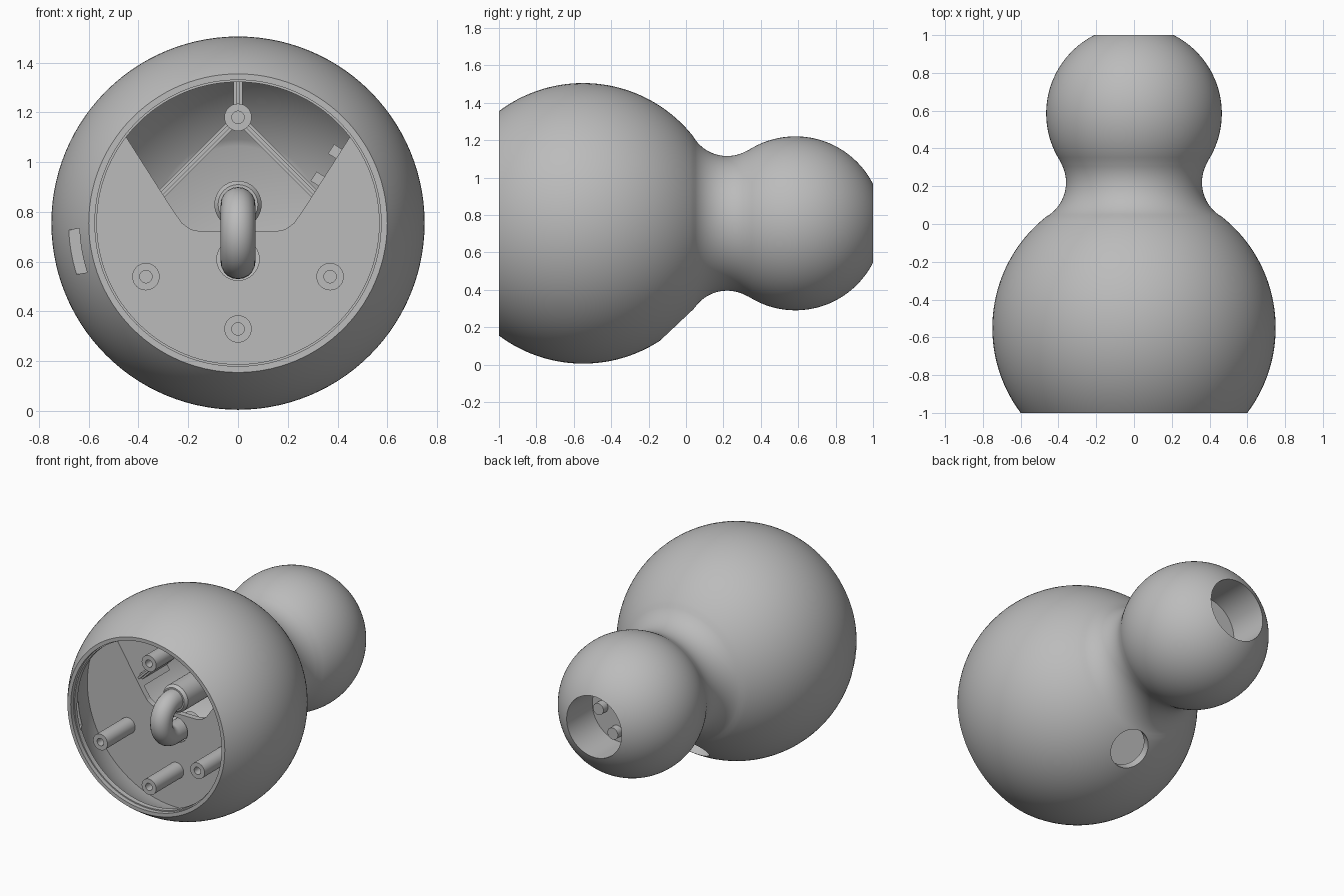
import bpy, bmesh, math
from mathutils import Vector, Matrix

if "Cube" in bpy.data.objects:
    bpy.data.objects.remove(bpy.data.objects["Cube"])

AXIS = 0.755   # height of the shared lathe axis
PLATE = -0.67  # front face of the inner plate

gray = bpy.data.materials.new("plain gray")
gray.use_nodes = True
gray.diffuse_color = (0.5, 0.5, 0.5, 1)
gray.node_tree.nodes["Principled BSDF"].inputs["Base Color"].default_value = (0.5, 0.5, 0.5, 1)


def finish(name, bm):
    bmesh.ops.recalc_face_normals(bm, faces=bm.faces)
    mesh = bpy.data.meshes.new(name)
    bm.to_mesh(mesh)
    bm.free()
    mesh.materials.append(gray)
    ob = bpy.data.objects.new(name, mesh)
    bpy.context.collection.objects.link(ob)
    return ob


def select(ob):
    bpy.ops.object.select_all(action='DESELECT')
    ob.select_set(True)
    bpy.context.view_layer.objects.active = ob


def smooth(ob):
    select(ob)
    bpy.ops.object.shade_smooth_by_angle(angle=math.radians(30))
    return ob


def cut(ob, cutter):
    select(ob)
    mod = ob.modifiers.new("cut", 'BOOLEAN')
    mod.operation, mod.solver, mod.object = 'DIFFERENCE', 'EXACT', cutter
    bpy.ops.object.modifier_apply(modifier=mod.name)
    bpy.data.objects.remove(cutter)


def lathe(name, profile, x=0, z=AXIS, steps=32):
    """Spin (y, radius) points round an axis parallel to y."""
    bm = bmesh.new()
    verts = [bm.verts.new((x, y, z + r)) for y, r in profile]
    edges = [bm.edges.new(pair) for pair in zip(verts, verts[1:])]
    bmesh.ops.spin(bm, geom=verts + edges, cent=(x, 0, z), axis=(0, 1, 0),
                   angle=math.tau, steps=steps, use_duplicate=False)
    bmesh.ops.remove_doubles(bm, verts=bm.verts, dist=1e-4)
    return finish(name, bm)


def arc(cy, cr, rad, start, end, n):
    angles = [math.radians(start + (end - start) * i / n) for i in range(n + 1)]
    return [(cy + rad * math.cos(a), cr + rad * math.sin(a)) for a in angles]


def box(name, size, center, rotation=None):
    bm = bmesh.new()
    bmesh.ops.create_cube(bm, size=1)
    turn = rotation.to_4x4() if rotation else Matrix()
    bm.transform(Matrix.Translation(center) @ turn @ Matrix.Diagonal((*size, 1)))
    return finish(name, bm)


def prism(name, outline, y0, y1):
    """Extrude an (x, z) outline along y."""
    bm = bmesh.new()
    face = bm.faces.new([bm.verts.new((x, y0, z)) for x, z in outline])
    new = bmesh.ops.extrude_face_region(bm, geom=[face])["geom"]
    bmesh.ops.translate(bm, vec=(0, y1 - y0, 0),
                        verts=[v for v in new if isinstance(v, bmesh.types.BMVert)])
    return finish(name, bm)


def bar(name, a, b, width, y0, y1):
    """Straight rib between two (x, z) points."""
    a, b = Vector(a), Vector(b)
    side = (b - a).orthogonal().normalized() * width / 2
    return prism(name, [a + side, b + side, b - side, a - side], y0, y1)


# Hollow two-ball shell with a concave neck, rear socket and stepped front rim
profile = [(0.72, 0), (0.72, 0.21)]
profile += arc(0.585, 0, 0.465, 26.8, 122.6, 36)
profile += arc(0.22, 0.57, 0.21, 302.6, 216.5, 20)[1:]
profile += arc(-0.55, 0, 0.75, 36.5, 126.9, 48)[1:]
profile += [(-1, 0.575), (-0.97, 0.575), (-0.97, 0.567), (-0.935, 0.567)]
profile += arc(-0.55, 0, 0.69, 124, 26.7, 40)
profile += [(0.066, 0)]
shell = lathe("shell", profile, steps=112)

# Round opening low at the back of the big ball
hole = lathe("hole_cutter", [(0.5, 0), (0.5, 0.13), (0.95, 0.13), (0.95, 0)], z=0, steps=48)
down_back = Vector((0, 0.5, -0.53)).normalized()
hole.data.transform(Matrix.Translation((0, -0.55, AXIS))
                    @ Vector((0, 1, 0)).rotation_difference(down_back).to_matrix().to_4x4())
cut(shell, hole)

# Slot under the small ball, near the neck
normal = Vector((0, -0.23, -0.4)).normalized()
cut(shell, box("slot_cutter", (0.2, 0.09, 0.2), Vector((0, 0.585, AXIS)) + normal * 0.465,
               Vector((0, 0, 1)).rotation_difference(normal).to_matrix()))

# Side slot through the front rim
tilt = math.radians(10)
cut(shell, box("side_cutter", (0.16, 0.08, 0.18),
               (-0.62 * math.cos(tilt), -0.905, AXIS - 0.62 * math.sin(tilt)),
               Matrix.Rotation(-tilt, 3, 'Y')))
smooth(shell)

# Inner plate with a rounded wedge opening and a hole for the bent tube
plate = lathe("inner_plate", [(PLATE, 0), (PLATE, 0.684), (PLATE + 0.04, 0.684), (PLATE + 0.04, 0)],
              steps=96)
right = [(0.15, 0.722), (0.19, 0.73), (0.225, 0.755), (0.27, 0.82), (0.64, 1.4)]
wedge = right + [(-x, z) for x, z in reversed(right)]
cut(plate, prism("wedge_cutter", wedge, PLATE - 0.1, PLATE + 0.1))
cut(plate, lathe("tube_cutter", [(-0.8, 0), (-0.8, 0.085), (-0.5, 0.085), (-0.5, 0)], z=0.61))
smooth(plate)

# Walls running back from the wedge edges
for side, s in (("left", 1), ("right", -1)):
    bar(side + "_wedge_wall", (s * 0.282, 0.82), (s * 0.5, 1.162), 0.02, PLATE + 0.01, -0.35)
for i, (x, z) in enumerate(((0.395, 1.04), (0.325, 0.93))):
    box(f"clip_{i + 1}", (0.05, 0.08, 0.045), (x, -0.58, z), Matrix.Rotation(math.radians(33), 3, 'Y'))

# Screw posts with blind bores
for name, x, z, back in (("left_post", 0.37, 0.54, PLATE), ("right_post", -0.37, 0.54, PLATE),
                         ("bottom_post", 0, 0.33, PLATE), ("top_post", 0, 1.18, -0.3)):
    smooth(lathe(name, [(back + 0.01, 0), (back + 0.01, 0.055), (-0.97, 0.055), (-0.97, 0.025),
                        (-0.9, 0.025), (-0.9, 0)], x, z))

# Ribs bracing the top post
for name, end in (("upper_rib", (0, 1.4)), ("left_rib", (0.31, 0.87)), ("right_rib", (-0.31, 0.87))):
    bar(name, (0, 1.18), end, 0.036, -0.62, -0.35)
    bar(name + "_crest", (0, 1.18), end, 0.014, -0.65, -0.35)

# Sleeve running back to the neck wall, and a bent tube hooking into the plate
smooth(lathe("tube_sleeve", [(0.07, 0), (0.07, 0.095), (-0.68, 0.095), (-0.7, 0.08), (-0.7, 0)], z=0.83))
path = [(-0.5, 0.83)] + arc(-0.72, 0.715, 0.115, 90, 270, 20) + [(-0.5, 0.6)]
curve = bpy.data.curves.new("bent_tube", 'CURVE')
curve.dimensions = '3D'
curve.bevel_depth, curve.bevel_resolution, curve.use_fill_caps = 0.07, 8, True
spline = curve.splines.new('POLY')
spline.points.add(len(path) - 1)
for point, (y, z) in zip(spline.points, path):
    point.co = (0, y, z, 1)
curve.materials.append(gray)
tube = bpy.data.objects.new("bent_tube", curve)
bpy.context.collection.objects.link(tube)
select(tube)
bpy.ops.object.convert(target='MESH')
smooth(bpy.context.object)

# Pegs on the floor of the rear socket
for i, (x, z) in enumerate(((0.13, AXIS), (0.02, AXIS - 0.14))):
    smooth(lathe(f"socket_peg_{i + 1}", [(0.71, 0), (0.71, 0.04), (0.77, 0.04), (0.77, 0)], x, z, 24))
